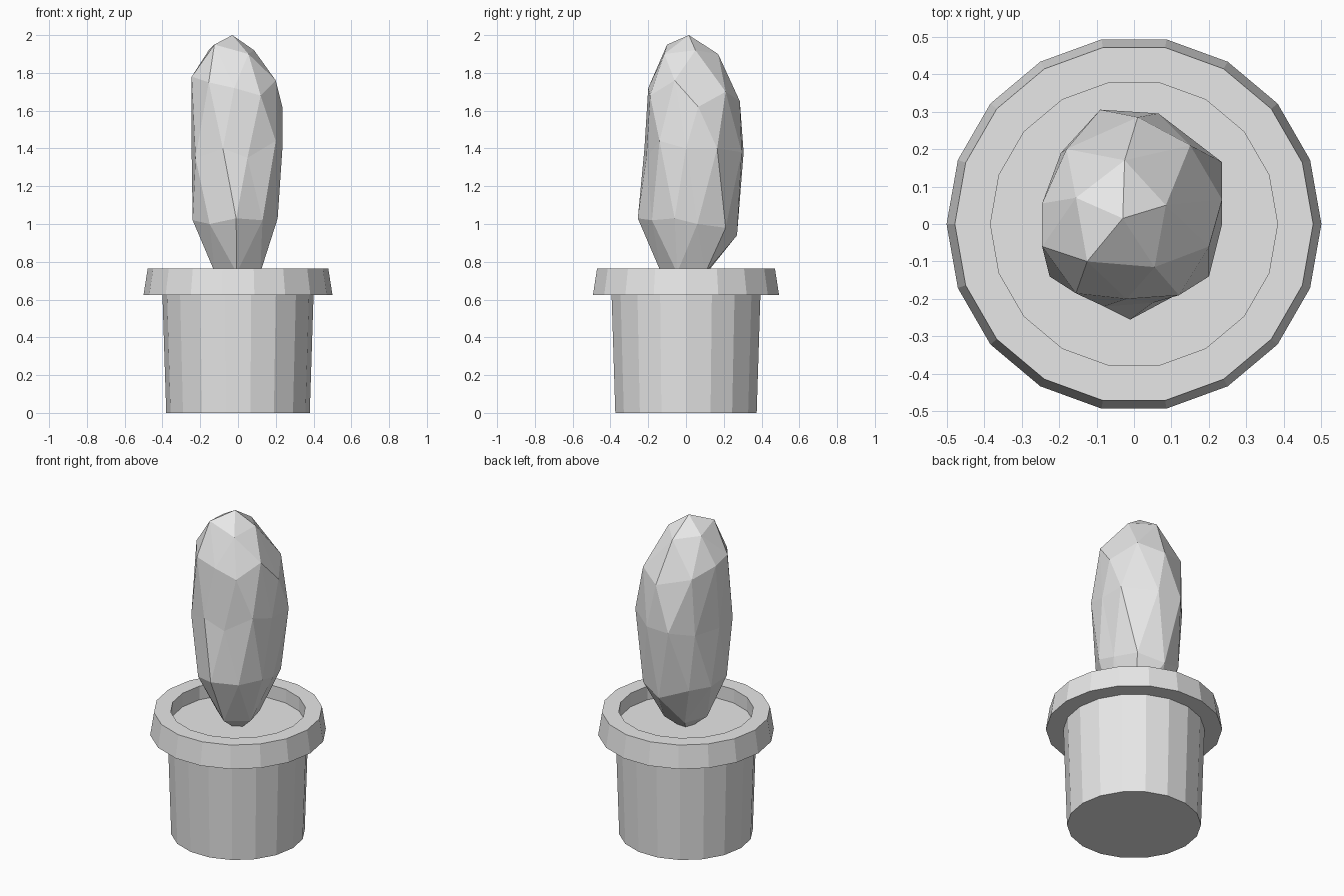
import bpy
import bmesh
from math import cos, sin, tau, radians
from mathutils import Vector, Matrix

default_cube = bpy.data.objects.get("Cube")
if default_cube:
    bpy.data.objects.remove(default_cube, do_unlink=True)

SIDES = 18


def make_material(name, value):
    material = bpy.data.materials.new(name)
    material.use_nodes = True
    colour = (value, value, value, 1)
    material.diffuse_color = colour
    shader = next(n for n in material.node_tree.nodes if n.type == "BSDF_PRINCIPLED")
    shader.inputs["Base Color"].default_value = colour
    return material


def finish(name, bm, material):
    """Turn a bmesh into a flat shaded object."""
    bmesh.ops.recalc_face_normals(bm, faces=bm.faces)
    mesh = bpy.data.meshes.new(name)
    bm.to_mesh(mesh)
    bm.free()
    mesh.materials.append(material)
    obj = bpy.data.objects.new(name, mesh)
    bpy.context.collection.objects.link(obj)
    return obj


def lathe(name, profile, material):
    """Revolve a radius/height profile and cap both ends."""
    bm = bmesh.new()
    rings = []
    for radius, height in profile:
        rings.append([
            bm.verts.new((radius * cos(tau * i / SIDES), radius * sin(tau * i / SIDES), height))
            for i in range(SIDES)
        ])
    for low, high in zip(rings, rings[1:]):
        for i in range(SIDES):
            j = (i + 1) % SIDES
            bm.faces.new((low[i], low[j], high[j], high[i]))
    bm.faces.new(rings[0])
    bm.faces.new(rings[-1])
    return finish(name, bm, material)


def faceted_stem(name, targets, material):
    """Stretch an icosphere, then nudge its nearest vertices to the targets."""
    bm = bmesh.new()
    bmesh.ops.create_icosphere(bm, subdivisions=2, radius=1)
    stretch = Matrix.Diagonal((0.24, 0.25, 0.68, 1))
    turn = Matrix.Rotation(radians(15), 4, "Z")
    bmesh.ops.transform(bm, verts=bm.verts, matrix=Matrix.Translation((0, 0, 1.32)) @ stretch @ turn)
    pool = list(bm.verts)
    for target in map(Vector, targets):
        nearest = min(pool, key=lambda v: (v.co - target).length)
        nearest.co = target
        pool.remove(nearest)
    return finish(name, bm, material)


grey = make_material("plain grey", 0.8)

# Pot with overhanging rim and recessed soil
lathe("flower_pot", [
    (0.38, 0), (0.4, 0.625), (0.5, 0.625),
    (0.478, 0.765), (0.383, 0.765), (0.383, 0.68),
], grey)

# Irregular faceted cactus, listed from the crown down
crown = [
    (-0.03, 0.015, 2), (0.085, 0.05, 1.92), (-0.025, 0.17, 1.9),
    (-0.155, 0.07, 1.92), (-0.125, -0.1, 1.95), (0.055, -0.115, 1.9),
]
shoulder = [
    (0.235, 0.065, 1.62), (0.15, 0.21, 1.7), (0.01, 0.285, 1.65),
    (-0.18, 0.2, 1.7), (-0.245, 0.055, 1.75), (-0.245, -0.06, 1.78),
    (-0.155, -0.185, 1.75), (-0.02, -0.2, 1.72), (0.12, -0.19, 1.68), (0.2, -0.06, 1.76),
]
waist = [
    (0.235, 0.165, 1.4), (0.065, 0.295, 1.38), (-0.09, 0.305, 1.38),
    (-0.195, 0.19, 1.35), (-0.245, 0.02, 1.35), (-0.225, -0.14, 1.35),
    (-0.08, -0.22, 1.4), (0.05, -0.21, 1.35), (0.2, -0.14, 1.44), (0.235, 0, 1.4),
]
foot = [
    (0.2, 0.06, 1), (0.15, 0.21, 0.98), (0, 0.27, 0.94),
    (-0.16, 0.2, 1), (-0.23, 0.08, 1), (-0.24, -0.06, 1.02),
    (-0.15, -0.18, 1), (-0.01, -0.255, 1.03), (0.13, -0.18, 1.02), (0.21, -0.06, 1.03),
]
faceted_stem("cactus_stem", crown + shoulder + waist + foot, grey)
